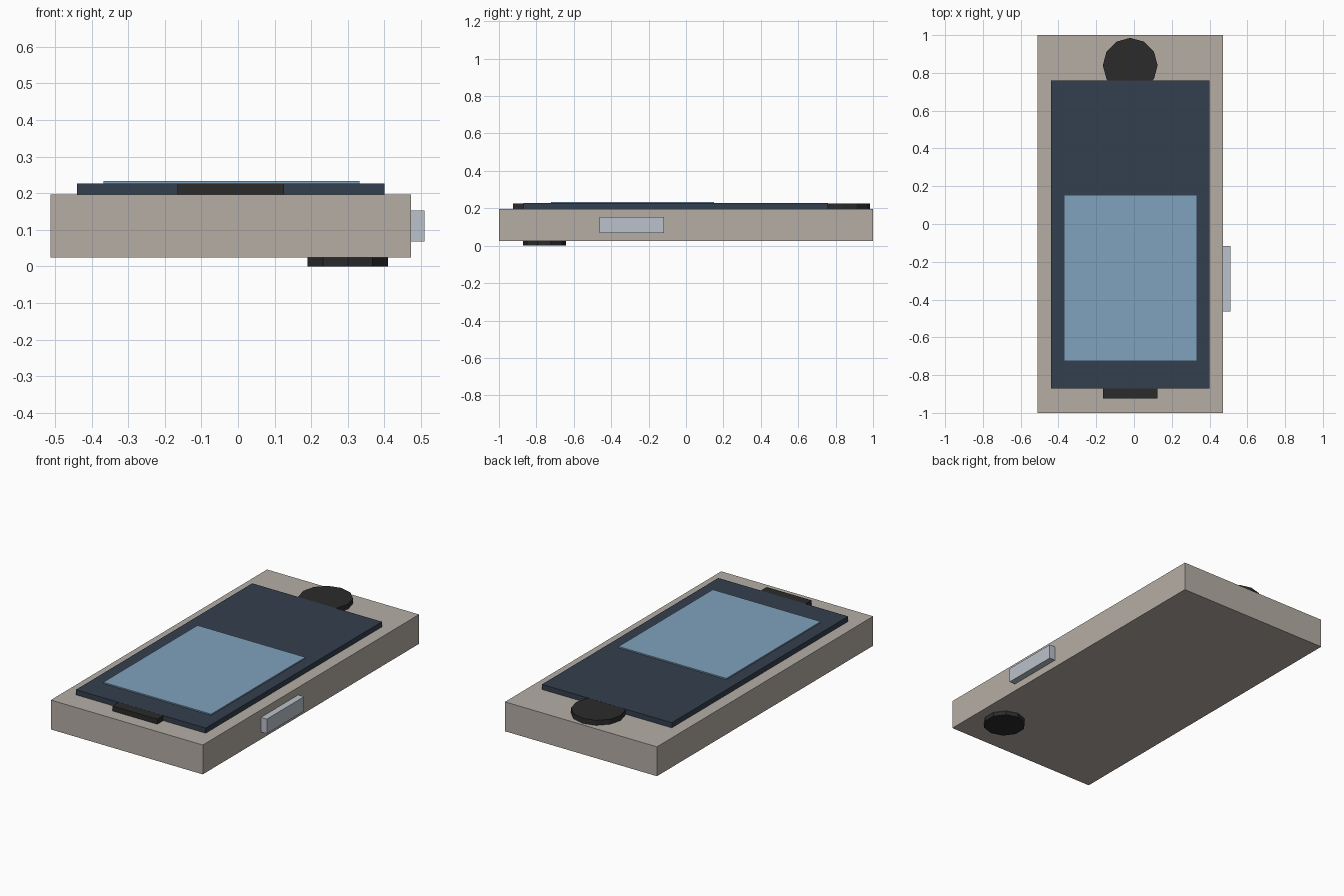
import bpy

cube = bpy.data.objects.get("Cube")
if cube:
    bpy.data.objects.remove(cube, do_unlink=True)


def material(name, rgb):
    mat = bpy.data.materials.new(name)
    mat.use_nodes = True
    mat.diffuse_color = (*rgb, 1)
    mat.node_tree.nodes["Principled BSDF"].inputs["Base Color"].default_value = (*rgb, 1)
    return mat


def finish(name, mat):
    obj = bpy.context.object
    obj.name = obj.data.name = name
    obj.data.materials.append(mat)
    return obj


def box(name, xs, ys, zs, mat):
    """Box given by its extents along each axis."""
    spans = (xs, ys, zs)
    bpy.ops.mesh.primitive_cube_add(size=1, location=[(a + b) / 2 for a, b in spans])
    bpy.context.object.scale = [b - a for a, b in spans]
    bpy.ops.object.transform_apply(location=False, rotation=False, scale=True)
    return finish(name, mat)


def disc(name, sides, radius, x, y, zs, mat):
    """Flat-sided upright disc."""
    bpy.ops.mesh.primitive_cylinder_add(vertices=sides, radius=radius, depth=zs[1] - zs[0],
                                        location=(x, y, sum(zs) / 2))
    return finish(name, mat)


casing = material("warm grey casing", (0.46, 0.42, 0.375))
navy = material("dark navy glass", (0.034, 0.05, 0.077))
blue = material("light blue display", (0.212, 0.36, 0.51))
black = material("soft black", (0.024, 0.024, 0.024))
silver = material("pale silver", (0.5, 0.54, 0.6))

# Casing and the stacked screen layers
bottom, top, glass_top = 0.025, 0.197, 0.227
box("body", (-0.512, 0.472), (-1, 1), (bottom, top), casing)
box("screen_glass", (-0.44, 0.4), (-0.87, 0.76), (top, glass_top), navy)
box("display", (-0.367, 0.332), (-0.722, 0.15), (glass_top, 0.234), blue)

# Controls tucked under the ends of the glass
disc("round_speaker", 12, 0.145, -0.02, 0.84, (top, glass_top - 0.0005), black)
box("home_button", (-0.165, 0.125), (-0.925, -0.8), (top, glass_top - 0.0005), black)

# Side button and rear lens
box("side_button", (0.472, 0.51), (-0.462, -0.117), (0.068, 0.153), silver)
disc("rear_lens", 10, 0.1157, 0.3, -0.757, (0, bottom), black)
